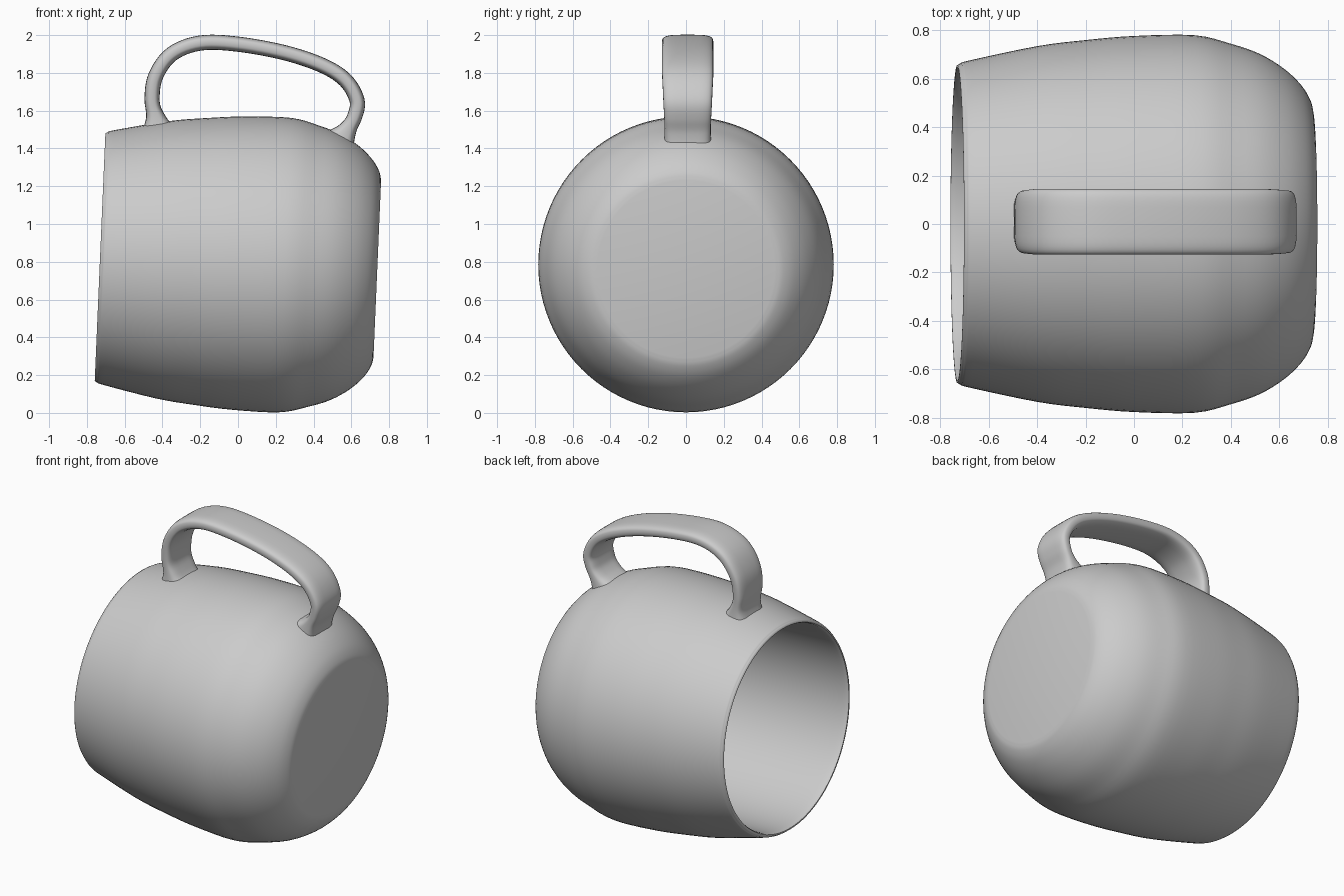
import bpy, bmesh, math
from mathutils import Vector, Matrix

if "Cube" in bpy.data.objects:
    bpy.data.objects.remove(bpy.data.objects["Cube"])

clay = bpy.data.materials.new("plain_grey")
clay.diffuse_color = (0.6, 0.6, 0.6, 1)
clay.use_nodes = True
clay.node_tree.nodes["Principled BSDF"].inputs["Base Color"].default_value = clay.diffuse_color


def make_object(name, bm, angle):
    bmesh.ops.recalc_face_normals(bm, faces=bm.faces)
    mesh = bpy.data.meshes.new(name)
    bm.to_mesh(mesh)
    bm.free()
    obj = bpy.data.objects.new(name, mesh)
    bpy.context.collection.objects.link(obj)
    mesh.materials.append(clay)
    bpy.ops.object.select_all(action='DESELECT')
    obj.select_set(True)
    bpy.context.view_layer.objects.active = obj
    bpy.ops.object.shade_smooth_by_angle(angle=math.radians(angle))
    return obj


def smooth_path(points, steps=6):
    """Catmull-Rom curve through 2D points."""
    p = [Vector(q) for q in points]
    p = [2 * p[0] - p[1]] + p + [2 * p[-1] - p[-2]]
    out = []
    for a, b, c, d in zip(p, p[1:], p[2:], p[3:]):
        for i in range(steps):
            t = i / steps
            out.append(0.5 * (2 * b + (c - a) * t + (2 * a - 5 * b + 4 * c - d) * t * t
                              + (3 * b - a - 3 * c + d) * t ** 3))
    return out + [p[-2]]


def bridge(bm, rings):
    for r, s in zip(rings, rings[1:]):
        n = len(r)
        for i in range(n):
            bm.faces.new((r[i], r[(i + 1) % n], s[(i + 1) % n], s[i]))


# Hollow cup lying on its side: (distance along axis, radius)
outer = smooth_path([(-0.722, 0.662), (-0.68, 0.676), (-0.4, 0.735), (-0.2, 0.760),
                     (0, 0.777), (0.25, 0.780), (0.4, 0.745), (0.52, 0.703),
                     (0.62, 0.642), (0.69, 0.575), (0.727, 0.515), (0.738, 0.47)], 4)
# Nearly straight bore with a rounded floor corner
inner = smooth_path([(0.62, 0.48), (0.60, 0.56), (0.54, 0.605), (0.42, 0.625), (0.1, 0.632),
                     (-0.3, 0.636), (-0.65, 0.638), (-0.72, 0.641)], 4)
rim = [Vector((-0.731, 0.647)), Vector((-0.731, 0.656))]
profile = outer[::-1] + rim[::-1] + inner[::-1]
bm = bmesh.new()
SEG = 96
rings = [[bm.verts.new((t, r * math.cos(2 * math.pi * i / SEG), r * math.sin(2 * math.pi * i / SEG)))
          for i in range(SEG)] for t, r in profile]
bridge(bm, rings)
bm.faces.new(rings[0])
bm.faces.new(rings[-1])
bm.transform(Matrix.Translation((0, 0, 0.793)) @ Matrix.Rotation(0.043, 4, 'Y'))
make_object("cup_body", bm, 60)

# Strap handle: rounded-rectangle section swept along an arch in the xz plane
path = smooth_path([(-0.425, 1.50), (-0.436, 1.56), (-0.455, 1.66), (-0.435, 1.785),
                    (-0.35, 1.90), (-0.2, 1.958), (0, 1.952), (0.25, 1.906),
                    (0.45, 1.838), (0.57, 1.760), (0.630, 1.655), (0.618, 1.57),
                    (0.580, 1.50), (0.54, 1.44)])
bm = bmesh.new()
rings = []
last = len(path) - 1
SIDES = 32
for k, p in enumerate(path):
    tan = (path[min(k + 1, last)] - path[max(k - 1, 0)]).normalized()
    nrm = Vector((-tan.y, tan.x))
    ends = min((p - path[0]).length, (p - path[-1]).length)
    flare = max(0, 1 - ends / 0.13) ** 2
    thick = 0.040 + 0.05 * flare
    wide = 0.116 + 0.02 * min(1, ends / 0.35) + 0.01 * flare
    ring = []
    for i in range(SIDES):
        a = 2 * math.pi * i / SIDES
        c, s = math.cos(a), math.sin(a)
        u = math.copysign(abs(c) ** 0.5, c) * wide
        v = math.copysign(abs(s) ** 0.65, s) * thick
        ring.append(bm.verts.new((p.x + nrm.x * v, 0.009 + u, p.y + nrm.y * v)))
    rings.append(ring)
bridge(bm, rings)
bm.faces.new(rings[0])
bm.faces.new(rings[-1])
make_object("handle", bm, 60)
